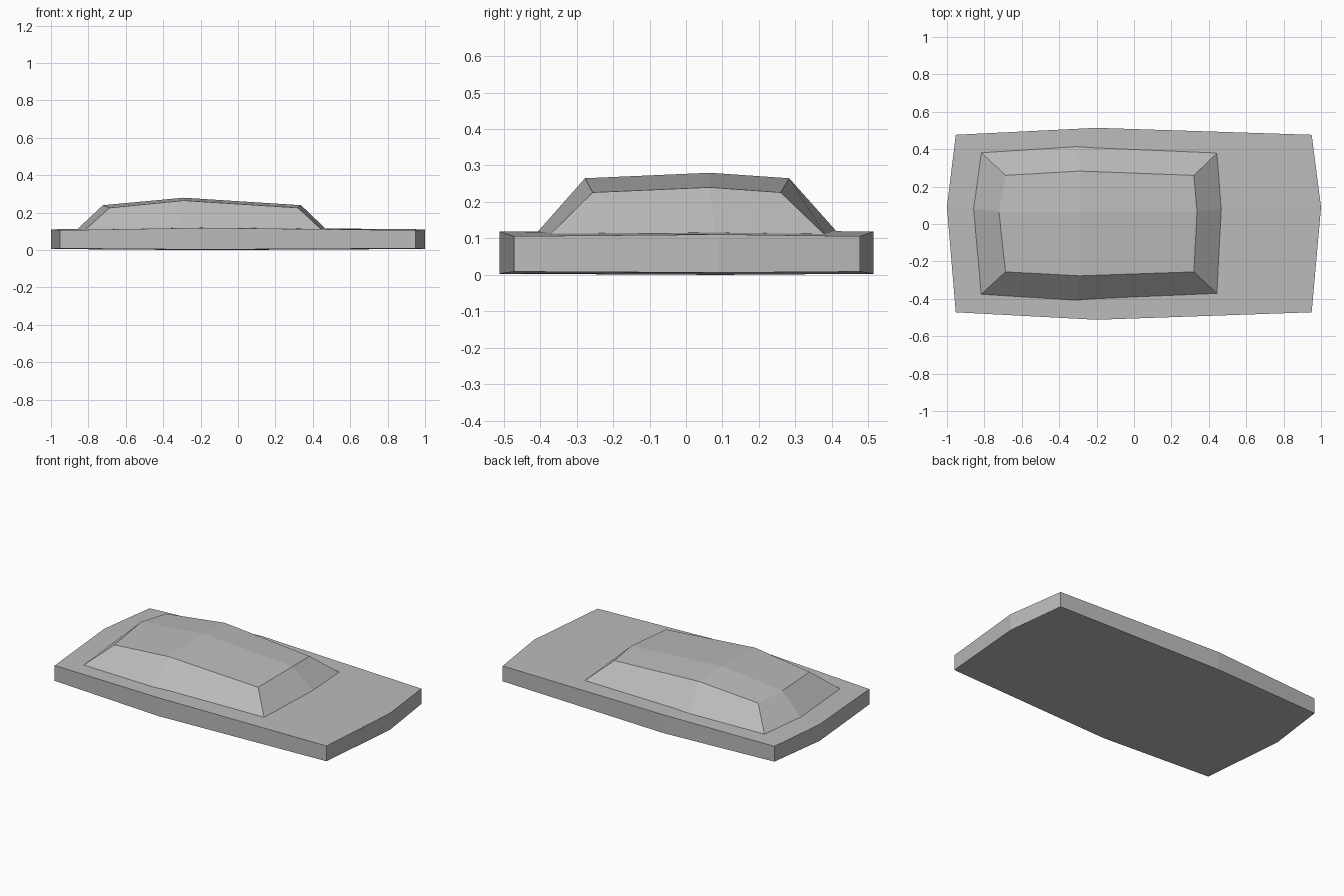
import bpy, bmesh

old = bpy.data.objects.get("Cube")
if old:
    bpy.data.objects.remove(old, do_unlink=True)

grey = bpy.data.materials.new("plain grey")
grey.use_nodes = True
color = (0.5, 0.5, 0.5, 1)
grey.diffuse_color = color
grey.node_tree.nodes["Principled BSDF"].inputs["Base Color"].default_value = color


def sheet(x_end, x_corner, x_mid, y_corner, y_mid, y_end, heights):
    """3 x 3 grid of points; each range is (low, high), heights are corner, end, side, centre."""
    corner, end, side, centre = heights
    return [
        [(x_corner[0], y_corner[0], corner), (x_mid, y_mid[0], side), (x_corner[1], y_corner[0], corner)],
        [(x_end[0], y_end, end), (x_mid, y_end, centre), (x_end[1], y_end, end)],
        [(x_corner[0], y_corner[1], corner), (x_mid, y_mid[1], side), (x_corner[1], y_corner[1], corner)],
    ]


def slab(name, lower, upper):
    """Closed solid between two sheets."""
    bm = bmesh.new()
    layers = [[[bm.verts.new(p) for p in row] for row in s] for s in (lower, upper)]
    for g in layers:
        for r in range(2):
            for c in range(2):
                bm.faces.new((g[r][c], g[r][c + 1], g[r + 1][c + 1], g[r + 1][c]))
    rims = [g[0] + [g[1][2]] + g[2][::-1] + [g[1][0]] for g in layers]
    for i in range(8):
        j = (i + 1) % 8
        bm.faces.new((rims[0][i], rims[0][j], rims[1][j], rims[1][i]))
    bmesh.ops.recalc_face_normals(bm, faces=bm.faces)
    mesh = bpy.data.meshes.new(name)
    bm.to_mesh(mesh)
    bm.free()
    mesh.materials.append(grey)
    obj = bpy.data.objects.new(name, mesh)
    bpy.context.collection.objects.link(obj)


# Wide base plate, gently domed above and below
plan = ((-1, 1), (-0.953, 0.95), -0.2, (-0.472, 0.477), (-0.512, 0.514), 0.09)
slab("base_plate",
     sheet(*plan, (0.009, 0.006, 0.003, 0)),
     sheet(*plan, (0.106, 0.111, 0.119, 0.122)))

# Tapered raised block, set towards one end
slab("raised_block",
     sheet((-0.86, 0.472), (-0.82, 0.45), -0.31, (-0.378, 0.385), (-0.408, 0.415), 0.08,
           (0.106, 0.111, 0.117, 0.115)),
     sheet((-0.722, 0.337), (-0.687, 0.32), -0.29, (-0.256, 0.26), (-0.277, 0.283), 0.065,
           (0.226, 0.24, 0.265, 0.28)))
